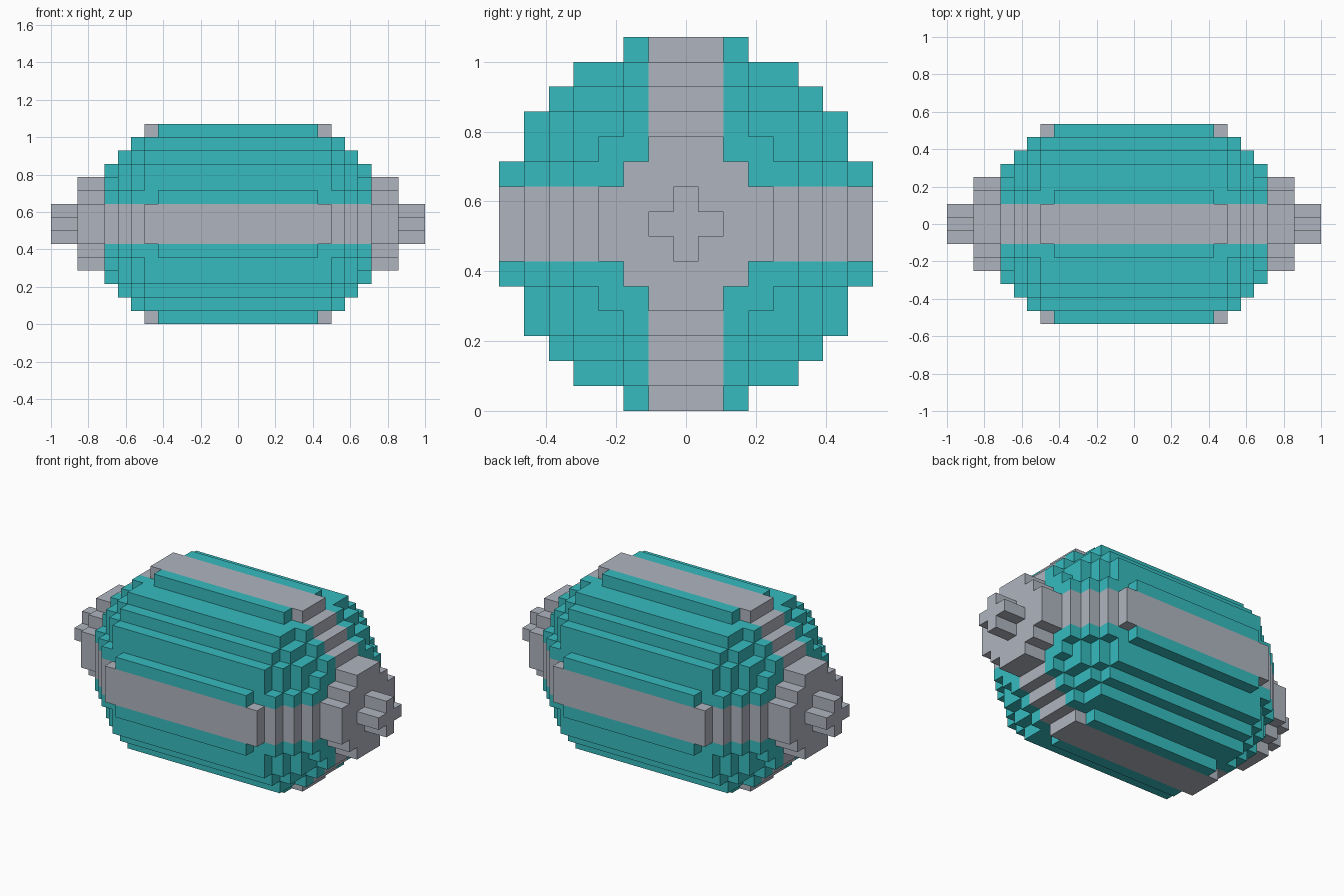
import bpy, bmesh
from mathutils import Vector

U = 1 / 14            # size of one block
MID = 7.5             # height of the axis in blocks
BAND = 1.5            # half width of the metal bands

cube = bpy.data.objects.get("Cube")
if cube:
    bpy.data.objects.remove(cube, do_unlink=True)


def material(name, rgb):
    mat = bpy.data.materials.new(name)
    mat.use_nodes = True
    mat.diffuse_color = (*rgb, 1)
    node = next(n for n in mat.node_tree.nodes if n.type == 'BSDF_PRINCIPLED')
    node.inputs["Base Color"].default_value = (*rgb, 1)
    return mat


TEAL = material("teal", (0.037, 0.50, 0.52))
GREY = material("light_grey", (0.43, 0.46, 0.52))


def outline(steps):
    """Stepped round outline: one quarter turned four times."""
    quarter = []
    for i, (a, b) in enumerate(steps):
        if i:
            quarter.append((a, steps[i - 1][1]))
        quarter.append((a, b))
    points = []
    for _ in range(4):
        points += quarter
        quarter = [(-z, y) for y, z in quarter]
    return points


def slab(name, x0, x1, steps, banded=True):
    """Extrude a stepped outline along x and colour the crossing bands."""
    bm = bmesh.new()
    face = bm.faces.new([bm.verts.new((x0, y, z)) for y, z in outline(steps)])
    ext = bmesh.ops.extrude_face_region(bm, geom=[face])
    verts = [g for g in ext["geom"] if isinstance(g, bmesh.types.BMVert)]
    bmesh.ops.translate(bm, verts=verts, vec=(x1 - x0, 0, 0))
    bmesh.ops.recalc_face_normals(bm, faces=bm.faces)
    if banded:
        bmesh.ops.triangulate(bm, faces=bm.faces)
        for axis in (Vector((0, 1, 0)), Vector((0, 0, 1))):
            for side in (-BAND, BAND):
                bmesh.ops.bisect_plane(
                    bm, geom=bm.verts[:] + bm.edges[:] + bm.faces[:],
                    dist=1e-5, plane_co=axis * side, plane_no=axis)
        for f in bm.faces:
            c = f.calc_center_median()
            f.material_index = int(min(abs(c.y), abs(c.z)) < BAND + 0.01)
        bmesh.ops.dissolve_limit(bm, angle_limit=0.01, verts=bm.verts,
                                 edges=bm.edges, delimit={'MATERIAL'})
    else:
        for f in bm.faces:
            f.material_index = 1
    for v in bm.verts:
        v.co = (v.co + Vector((0, 0, MID))) * U
    mesh = bpy.data.meshes.new(name)
    bm.to_mesh(mesh)
    bm.free()
    mesh.materials.append(TEAL)
    mesh.materials.append(GREY)
    obj = bpy.data.objects.new(name, mesh)
    bpy.context.collection.objects.link(obj)


# Barrel body
core = [(6.5, 4.5), (5.5, 5.5), (4.5, 6.5)]
slab("barrel_body", -6, 6, [(7.5, 2.5), *core, (2.5, 7.5)])

# Stepped ends, from the body outwards: name, start, end, outline, banded
ends = [
    ("band_end", 6, 7, [(7.5, 1.5), *core, (1.5, 7.5)], True),
    ("large_step", 7, 8, [(6.5, 2.5), (5.5, 4.5), (4.5, 5.5), (2.5, 6.5)], True),
    ("middle_step", 8, 9, [(5.5, 2.5), (4.5, 4.5), (2.5, 5.5)], True),
    ("small_step", 9, 10, [(4.5, 2.5), (3.5, 3.5), (2.5, 4.5)], True),
    ("end_cap", 10, 12, [(3.5, 1.5), (2.5, 2.5), (1.5, 3.5)], False),
    ("axle_tip", 12, 14, [(1.5, 0.5), (0.5, 1.5)], False),
]
for name, start, end, steps, banded in ends:
    slab("left_" + name, start, end, steps, banded)
    slab("right_" + name, -end, -start, steps, banded)
